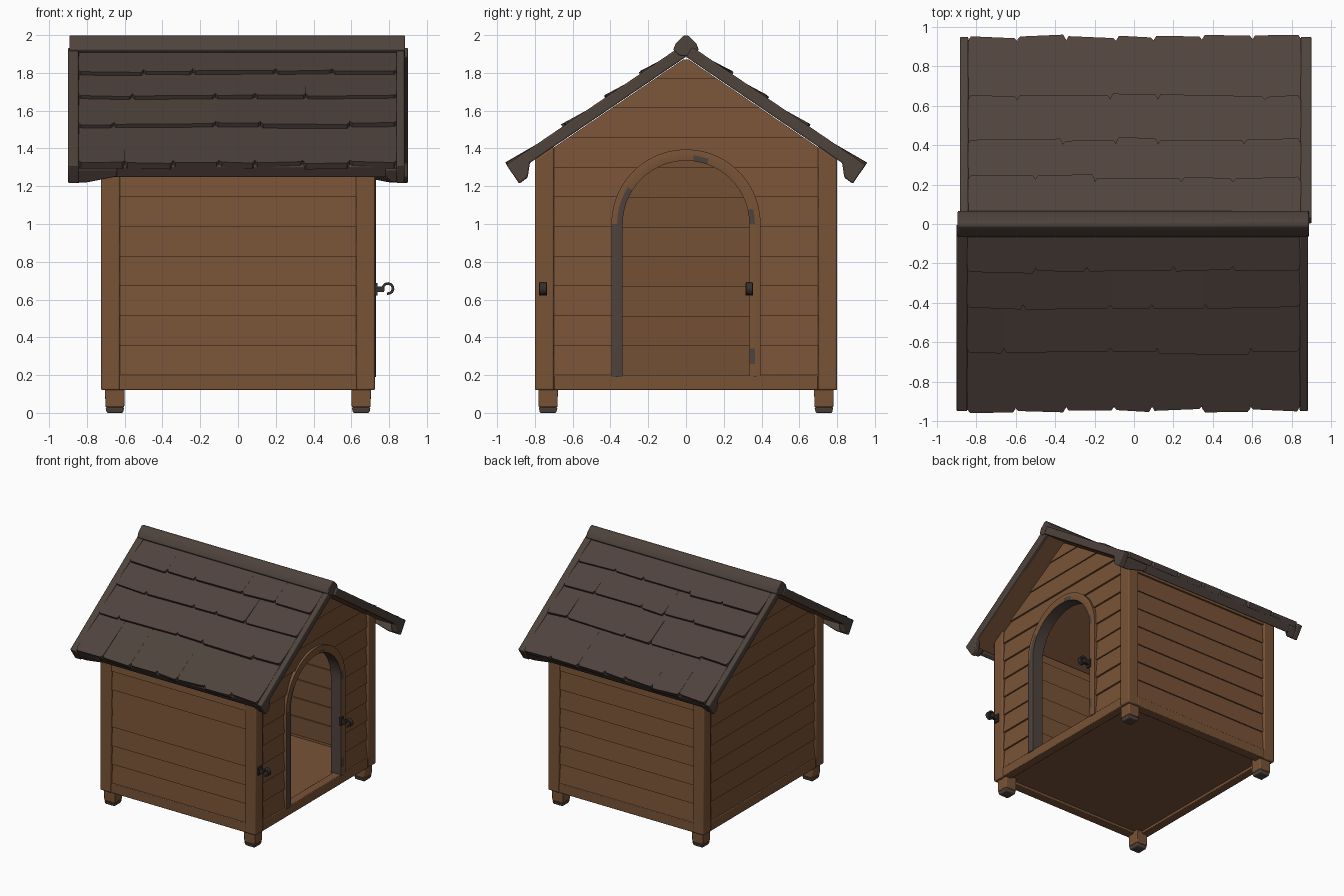
import bpy, bmesh, math, random
from mathutils import Vector

if "Cube" in bpy.data.objects:
    bpy.data.objects.remove(bpy.data.objects["Cube"])

random.seed(4)


def material(name, rgb):
    m = bpy.data.materials.new(name)
    m.diffuse_color = (*rgb, 1)
    m.use_nodes = True
    m.node_tree.nodes["Principled BSDF"].inputs["Base Color"].default_value = m.diffuse_color
    return m


WOOD = material("brown wood", (0.190, 0.087, 0.038))
GREY = material("dark grey brown", (0.078, 0.056, 0.046))
IRON = material("dark iron", (0.035, 0.028, 0.025))


def solid(bm, a, b, mat=0):
    """Closed solid between two matching outlines."""
    va, vb = [bm.verts.new(p) for p in a], [bm.verts.new(p) for p in b]
    faces = [bm.faces.new(va[::-1]), bm.faces.new(vb)]
    n = len(a)
    for i in range(n):
        j = (i + 1) % n
        faces.append(bm.faces.new((va[i], va[j], vb[j], vb[i])))
    for f in faces:
        f.material_index = mat
    return faces


def box(bm, x0, x1, y0, y1, z0, z1, mat=0):
    base = [(x0, y0), (x1, y0), (x1, y1), (x0, y1)]
    return solid(bm, [(x, y, z0) for x, y in base], [(x, y, z1) for x, y in base], mat)


def finish(name, bm, mats, bevel=0):
    bmesh.ops.recalc_face_normals(bm, faces=bm.faces[:])
    me = bpy.data.meshes.new(name)
    bm.to_mesh(me)
    bm.free()
    ob = bpy.data.objects.new(name, me)
    bpy.context.collection.objects.link(ob)
    for m in mats:
        me.materials.append(m)
    if bevel:
        mod = ob.modifiers.new("soft edges", 'BEVEL')
        mod.width, mod.segments, mod.limit_method = bevel, 2, 'ANGLE'
    bpy.ops.object.select_all(action='DESELECT')
    ob.select_set(True)
    bpy.context.view_layer.objects.active = ob
    bpy.ops.object.shade_smooth_by_angle(angle=math.radians(35))
    return ob


PITCH, APEX, ROW = 0.68, 1.885, 0.157
ANG = math.atan(PITCH)
CA, SA = math.cos(ANG), math.sin(ANG)
ZC, HOLE = 1.0, 0.38        # door arch centre and wall opening radius

# Corner posts, cut to the roof slope, and feet with worn grey tips
posts, feet = bmesh.new(), bmesh.new()
for sx in (-1, 1):
    for sy in (-1, 1):
        prof = [(0.70, 0.12), (0.80, 0.12), (0.80, APEX - PITCH * 0.80), (0.70, APEX - PITCH * 0.70)]
        solid(posts, [(sx * 0.625, sy * y, z) for y, z in prof],
              [(sx * 0.725, sy * y, z) for y, z in prof])
        rings = []
        for z, r in ((0.0, 0.043), (0.03, 0.05), (0.14, 0.052)):
            rings.append([(sx * 0.652 + dx * r, sy * 0.73 + dy * r, z)
                          for dx, dy in ((-1, -1), (1, -1), (1, 1), (-1, 1))])
        solid(feet, rings[0], rings[1], 1)
        solid(feet, rings[1], rings[2], 0)
finish("corner_posts", posts, [WOOD], 0.008)
finish("feet", feet, [WOOD, GREY], 0.006)

# Bottom rails and floor
rails = bmesh.new()
for s in (-1, 1):
    box(rails, *sorted((s * 0.65, s * 0.721)), -0.70, 0.70, 0.12, 0.2)
    box(rails, -0.63, 0.63, *sorted((s * 0.72, s * 0.796)), 0.12, 0.2)
finish("bottom_rails", rails, [WOOD], 0.005)
floor = bmesh.new()
box(floor, -0.66, 0.66, -0.73, 0.73, 0.14, 0.19)
finish("floor", floor, [WOOD])

# Side walls: overlapping planks, each a little proud at its lower edge
for sy, name in ((-1, "front_wall"), (1, "back_wall")):
    bm = bmesh.new()
    z = 0.2
    while z < 1.34:
        top = min(z + ROW, 1.36)
        lip = random.uniform(0.784, 0.792)
        prof = [(0.735, z), (lip, z), (0.776, top), (0.725, top)]
        solid(bm, [(-0.63, sy * y, q) for y, q in prof], [(0.63, sy * y, q) for y, q in prof])
        z += ROW
    finish(name, bm, [WOOD])


def roof_half(z):
    return min(0.705, (APEX - 0.004 - z) / PITCH)


def door_half(z):
    return HOLE if z < ZC else math.sqrt(max(0, HOLE ** 2 - (z - ZC) ** 2))


# Gable walls: planks clipped by the roof slope and, on the right, by the door arch
for sx, name in ((1, "door_gable_wall"), (-1, "plain_gable_wall")):
    bm = bmesh.new()
    z = 0.2
    while z < 1.86:
        top = min(z + ROW, 1.872)
        zs = sorted({z + (top - z) * i / 12 for i in range(13)} |
                    {q for q in (1.0, 1.38, 1.402) if z < q < top})
        inner = [door_half(q) if sx > 0 else 0 for q in zs]
        outer = [roof_half(q) for q in zs]
        if max(inner) > 0:
            polys = [[(s * w, q) for w, q in zip(outer, zs)] +
                     [(s * w, q) for w, q in zip(inner[::-1], zs[::-1])] for s in (-1, 1)]
        else:
            polys = [[(w, q) for w, q in zip(outer, zs)] +
                     [(-w, q) for w, q in zip(outer[::-1], zs[::-1])]]
        lip = random.uniform(0.010, 0.016)
        for poly in polys:
            def layer(x):
                return [(sx * (x + lip * (top - q) / ROW), y, q) for y, q in poly]
            solid(bm, layer(0.652), layer(0.698))
        z += ROW
    finish(name, bm, [WOOD])

# Arched door frame: section swept along jamb, arch, jamb; grey inside and where worn
R0, R1, R2 = 0.335, 0.365, 0.395
section = [(R0, 0.63), (R0, 0.726), (R1, 0.730), (R2, 0.726), (R2, 0.63)]
jamb = [0.19, 0.26, 0.34, 0.7, 0.82, 0.90, 0.95]
path = [(math.pi, z) for z in jamb] + [(math.pi * (1 - i / 28), ZC) for i in range(29)]
path += [(0, z) for z in jamb[::-1]]
bm = bmesh.new()
rings = [[bm.verts.new((x, r * math.cos(a), z + r * math.sin(a) * (z == ZC))) for r, x in section]
         for a, z in path]
for k, (p, q) in enumerate(zip(rings, rings[1:])):
    for i in range(5):
        j = (i + 1) % 5
        f = bm.faces.new((p[i], p[j], q[j], q[i]))
        c = f.calc_center_median()
        worn = i in (1, 2) and c.y < 0 and c.z < 1.02
        worn |= i == 1 and c.y < -0.28 and 1.02 < c.z < 1.2
        worn |= i == 1 and 0.03 < c.y < 0.11 and c.z > 1.3
        worn |= i == 1 and c.y > 0 and (0.26 < c.z < 0.34 or 1.0 < c.z < 1.09)
        f.material_index = int(i == 0 or worn)
bm.faces.new(rings[0])
bm.faces.new(rings[-1][::-1])
finish("door_frame", bm, [WOOD, GREY])

# Iron hooks beside the door: short stem with an open ring
for y, name in ((-0.757, "post_hook"), (0.335, "door_hook")):
    bm = bmesh.new()
    box(bm, 0.715, 0.772, y - 0.014, y + 0.014, 0.64, 0.668)
    box(bm, 0.722, 0.738, y - 0.021, y + 0.021, 0.622, 0.688)
    ring = []
    for i in range(11):
        a = math.radians(-100 + 31 * i)
        ring.append((math.cos(a), math.sin(a)))
    outline = [(0.794 + 0.034 * c, 0.658 + 0.034 * s) for c, s in ring]
    outline += [(0.794 + 0.020 * c, 0.658 + 0.020 * s) for c, s in ring[::-1]]
    solid(bm, [(x, y - 0.018, z) for x, z in outline], [(x, y + 0.018, z) for x, z in outline])
    finish(name, bm, [IRON])


def on_roof(k, x, s, n):
    """Point at distance s down the slope and n above its underside; k=1 is the far slope."""
    y, z = -(s * CA + n * SA), APEX - s * SA + n * CA
    return (-x, -y, z) if k else (x, y, z)


def slope_prism(bm, k, prof, x0, x1):
    return solid(bm, [on_roof(k, x0, s, n) for s, n in prof], [on_roof(k, x1, s, n) for s, n in prof])


rows = [(0.0, 0.243, (-0.845, -0.5, -0.24, 0.2, 0.5, 0.84)),
        (0.2, 0.473, (-0.845, -0.56, -0.12, 0.09, 0.36, 0.84)),
        (0.43, 0.739, (-0.845, -0.66, -0.12, 0.12, 0.59, 0.84)),
        (0.69, 1.100, (-0.845, -0.6, -0.345, -0.1, 0.09, 0.345, 0.59, 0.84))]
for k, side in enumerate(("front", "back")):
    # Roof deck, bare wood underneath
    bm = bmesh.new()
    slope_prism(bm, k, [(0, 0), (0, 0.042), (1.09, 0.042), (1.09, 0)], -0.86, 0.86)
    bmesh.ops.recalc_face_normals(bm, faces=bm.faces[:])
    for f in bm.faces:
        f.material_index = int(f.normal.z > -0.7)
    finish(side + "_roof_deck", bm, [WOOD, GREY])

    # Barge boards at the gable ends, eave fascia and drooping corner lips
    bm = bmesh.new()
    barge = [(0, 0), (0, 0.062), (1.108, 0.062), (1.108, -0.06), (1.05, -0.055), (1.0, 0)]
    slope_prism(bm, k, barge, -0.90, -0.843)
    slope_prism(bm, k, barge, 0.838, 0.882)
    slope_prism(bm, k, [(1.055, -0.026), (1.055, 0.045), (1.094, 0.045), (1.094, -0.03)], -0.85, 0.85)
    for lip in ([(-0.86, 0.03), (-0.86, -0.058), (-0.8, -0.058), (-0.64, -0.02), (-0.64, 0.03)],
                [(0.86, 0.03), (0.86, -0.058), (0.81, -0.056), (0.78, -0.02), (0.78, 0.03)]):
        solid(bm, [on_roof(k, x, 1.05, n) for x, n in lip], [on_roof(k, x, 1.102, n) for x, n in lip])
    finish(side + "_roof_edge_boards", bm, [GREY], 0.008)

    # Shingles: overlapping rows, uneven lengths, nicked lower corners
    bm = bmesh.new()
    for s0, s1, xs in rows:
        for x0, x1 in zip(xs, xs[1:]):
            end, skew = s1 + random.uniform(-0.008, 0.008), random.uniform(-0.006, 0.006)
            lift = random.uniform(0.067, 0.076)
            plan = [(x0, s0), (x1, s0), (x1, end - 0.022), (x1 - 0.014, end + skew),
                    (x0 + 0.014, end - skew), (x0, end - 0.022)]
            solid(bm, [on_roof(k, x, s, 0.032) for x, s in plan],
                  [on_roof(k, x, s, 0.046 + (lift - 0.046) * (s - s0) / (s1 - s0)) for x, s in plan])
    finish(side + "_shingles", bm, [GREY])

# Ridge cap
bm = bmesh.new()
half = [(0.038, 1.893), (0.068, 1.922), (0.054, 1.957), (0.012, 1.998)]
prof = [(0, 1.888)] + half + [(-y, z) for y, z in half[::-1]]
solid(bm, [(-0.893, y, z) for y, z in prof], [(0.885, y, z) for y, z in prof])
finish("ridge_cap", bm, [GREY], 0.006)
